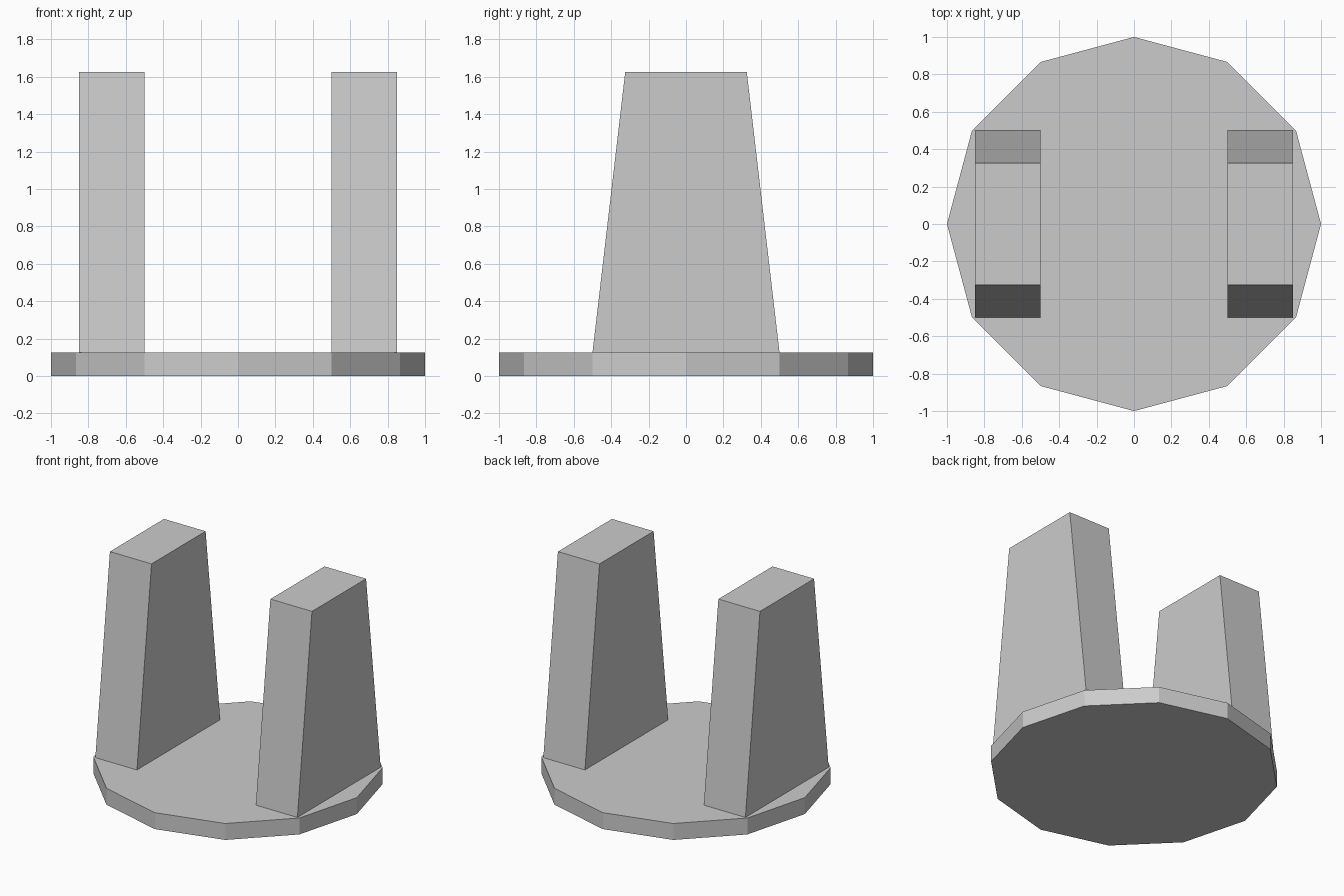
import bpy, bmesh

if "Cube" in bpy.data.objects:
    bpy.data.objects.remove(bpy.data.objects["Cube"])

BASE_H = 0.125
TOP_Z = 1.625

# Twelve-sided base disc
bpy.ops.mesh.primitive_cylinder_add(vertices=12, radius=1.0, depth=BASE_H,
                                    location=(0, 0, BASE_H / 2))
bpy.context.object.name = "base_disc"


def upright(name, x0, x1):
    """Trapezoid side profile extruded along x."""
    profile = [(-0.5, BASE_H), (0.5, BASE_H), (0.325, TOP_Z), (-0.325, TOP_Z)]
    bm = bmesh.new()
    face = bm.faces.new([bm.verts.new((x0, y, z)) for y, z in profile])
    out = bmesh.ops.extrude_face_region(bm, geom=[face])
    moved = [v for v in out["geom"] if isinstance(v, bmesh.types.BMVert)]
    bmesh.ops.translate(bm, verts=moved, vec=(x1 - x0, 0, 0))
    bmesh.ops.recalc_face_normals(bm, faces=bm.faces)
    mesh = bpy.data.meshes.new(name)
    bm.to_mesh(mesh)
    bm.free()
    bpy.context.collection.objects.link(bpy.data.objects.new(name, mesh))


# Two tapered uprights
upright("left_upright", -0.85, -0.5)
upright("right_upright", 0.5, 0.85)
